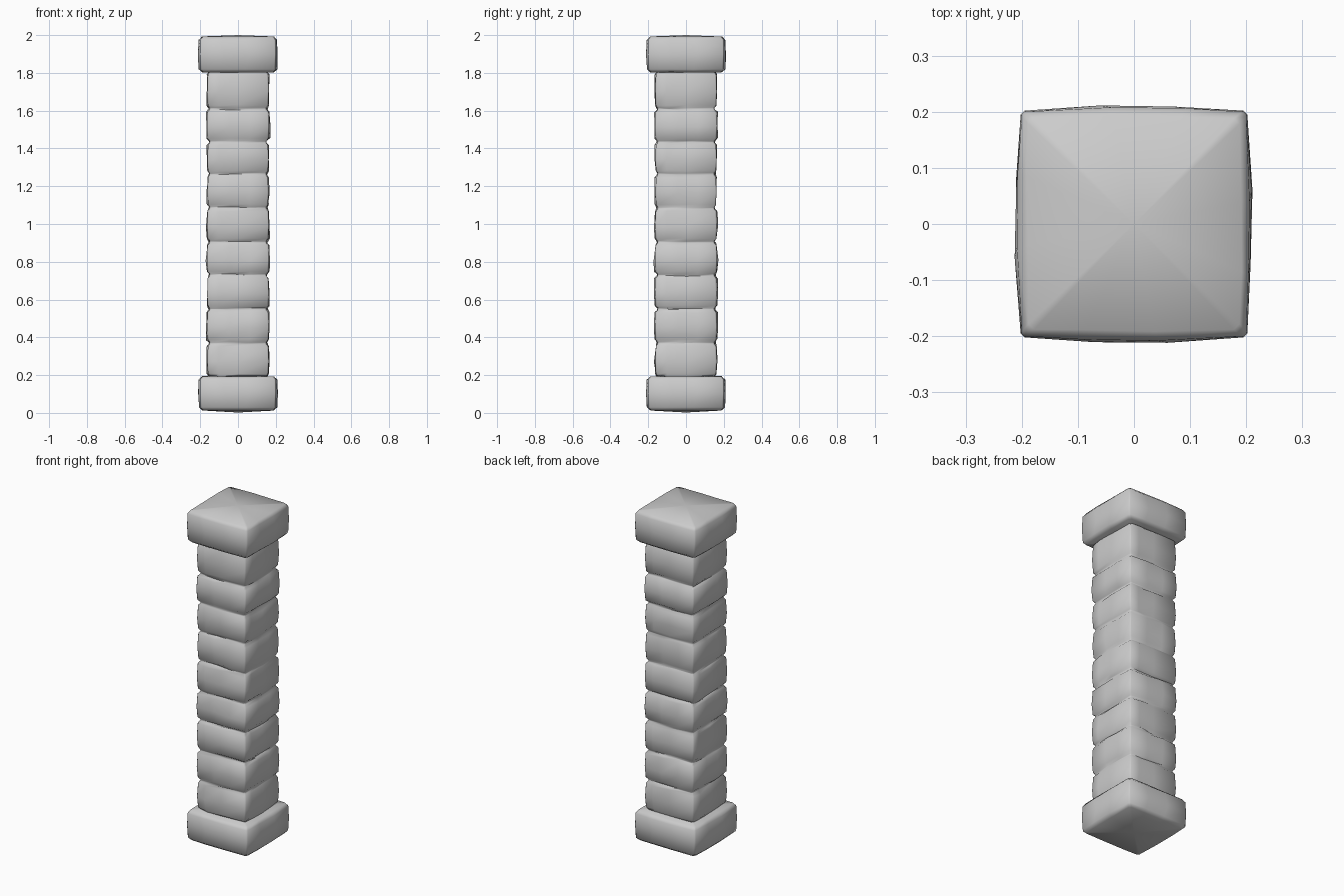
import bpy, bmesh, math, random
from mathutils import Vector

if "Cube" in bpy.data.objects:
    bpy.data.objects.remove(bpy.data.objects["Cube"])

random.seed(4)


def ring_points(half, chamfer, bulge, jitter, shift):
    # rounded-square outline: four sides, each bowed outward in the middle
    pts = []
    for k in range(4):
        a = k * math.pi / 2
        c, s = round(math.cos(a)), round(math.sin(a))
        for t, out in ((-half + chamfer, 0), (-half * 0.45 + shift, bulge * 0.75),
                       (half * 0.2 + shift, bulge), (half - chamfer, 0)):
            d = half + out + (random.uniform(-jitter, jitter) if out else 0)
            pts.append((t * c + d * s, t * s - d * c))
    return pts


def loft(name, rings, jitter, z_jitter=0.0, bottom=None, top=None):
    bm = bmesh.new()
    loops = []
    for z, half, chamfer, bulge, shift in rings:
        loops.append([bm.verts.new((x, y, z + random.uniform(-z_jitter, z_jitter)))
                      for x, y in ring_points(half, chamfer, bulge, jitter, shift)])
    for a, b in zip(loops, loops[1:]):
        n = len(a)
        for i in range(n):
            bm.faces.new((a[i], a[(i + 1) % n], b[(i + 1) % n], b[i]))
    # closing fans, gently domed
    for loop, z in ((loops[0], bottom), (loops[-1], top)):
        centre = bm.verts.new((0, 0, z))
        for i in range(len(loop)):
            bm.faces.new((loop[i], loop[(i + 1) % len(loop)], centre))
    bmesh.ops.recalc_face_normals(bm, faces=bm.faces)
    mesh = bpy.data.meshes.new(name)
    bm.to_mesh(mesh)
    bm.free()
    mesh.polygons.foreach_set("use_smooth", [True] * len(mesh.polygons))
    ob = bpy.data.objects.new(name, mesh)
    bpy.context.collection.objects.link(ob)
    bpy.context.view_layer.objects.active = ob
    ob.select_set(True)
    bpy.ops.object.shade_smooth_by_angle(angle=math.radians(55))
    ob.select_set(False)
    return ob


# base and capital slabs
def slab(name, z0, z1, bottom, top):
    loft(name, [(z0, 0.185, 0.012, 0.004, 0), (z0 + 0.016, 0.200, 0.010, 0.008, 0),
                ((z0 + z1) / 2, 0.202, 0.007, 0.009, 0.02),
                (z1 - 0.018, 0.200, 0.008, 0.008, 0), (z1, 0.188, 0.010, 0.003, 0)],
         0.002, 0.001, bottom, top)


slab("base_block", 0.013, 0.193, 0.002, 0.196)
slab("capital_block", 1.803, 1.992, 1.80, 2.0)

# shaft: nine rough stone courses separated by narrow grooves
joints = [0.19, 0.37, 0.55, 0.73, 0.905, 1.085, 1.265, 1.435, 1.61, 1.81]
rings = []
for i, (z0, z1) in enumerate(zip(joints, joints[1:])):
    h = 0.160 + random.uniform(-0.002, 0.003)
    shift = 0.03 if i % 2 else -0.03
    rings += [(z0 + 0.004, 0.150, 0.008, 0.004, shift),
              (z0 + 0.018, h, 0.008, 0.003, shift),
              (z0 * 0.55 + z1 * 0.45, h + 0.003, 0.006, 0.002, shift),
              (z1 - 0.018, h, 0.008, 0.003, shift),
              (z1 - 0.004, 0.150, 0.008, 0.004, shift)]
loft("stone_shaft", rings, 0.006, 0.003, 0.19, 1.81)
